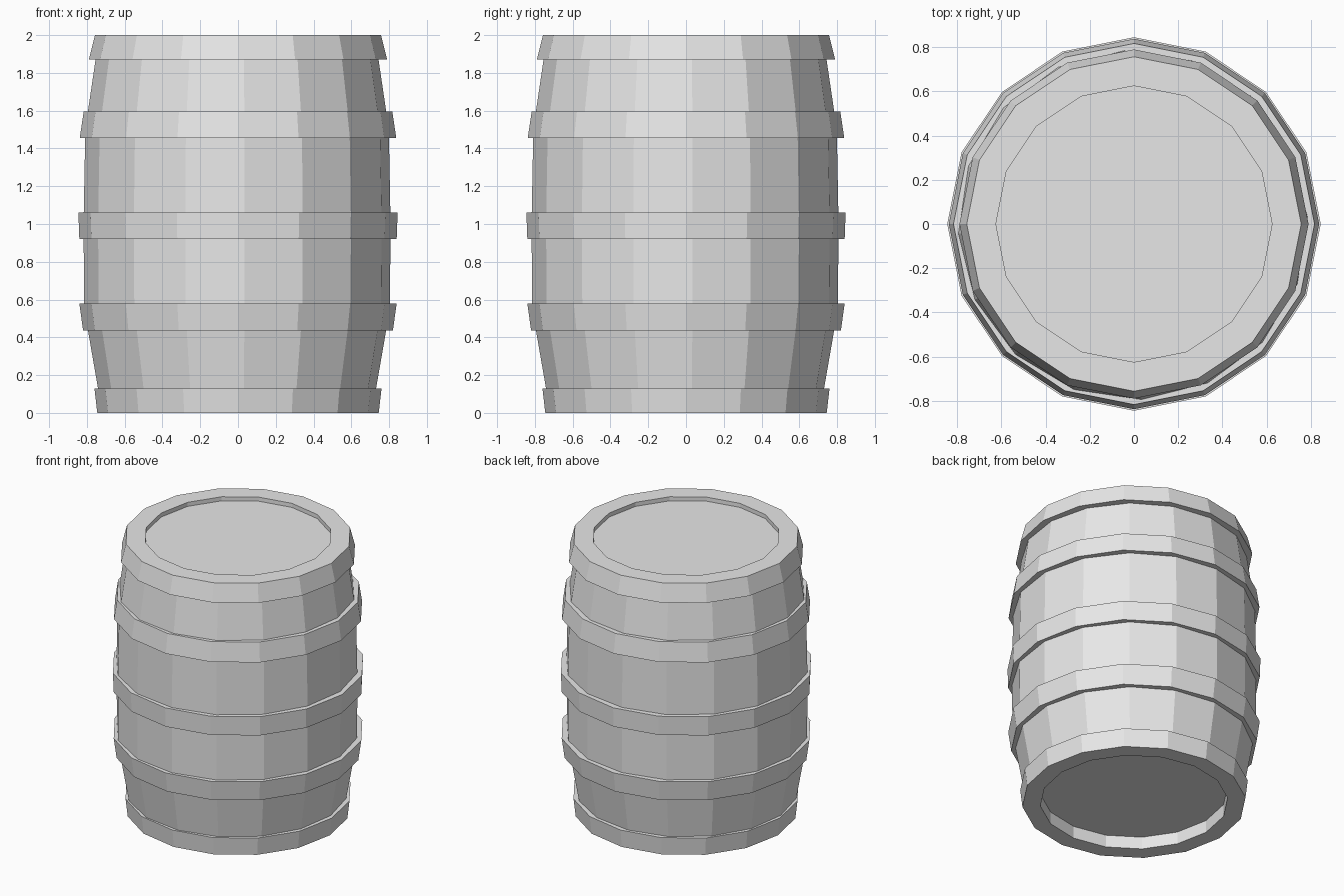
import bpy, bmesh, math

if "Cube" in bpy.data.objects:
    bpy.data.objects.remove(bpy.data.objects["Cube"])

SIDES = 16

grey = bpy.data.materials.new("plain grey")
grey.diffuse_color = (0.8, 0.8, 0.8, 1)
grey.use_nodes = True
grey.node_tree.nodes["Principled BSDF"].inputs["Base Color"].default_value = grey.diffuse_color


def lathe(name, profile, closed, turn=0.0, shift=0.0):
    """Spin (radius, z) points into a flat-faced solid; open profiles get end caps."""
    bm = bmesh.new()
    rings = []
    for r, z in profile:
        ring = []
        for i in range(SIDES):
            a = 2 * math.pi * i / SIDES + turn
            ring.append(bm.verts.new((r * math.cos(a) + shift, r * math.sin(a) + shift, z)))
        rings.append(ring)
    n = len(rings)
    for k in range(n if closed else n - 1):
        lo, hi = rings[k], rings[(k + 1) % n]
        for i in range(SIDES):
            j = (i + 1) % SIDES
            bm.faces.new((lo[i], lo[j], hi[j], hi[i]))
    if not closed:
        bm.faces.new(rings[0])
        bm.faces.new(rings[-1])
    bmesh.ops.recalc_face_normals(bm, faces=bm.faces)
    mesh = bpy.data.meshes.new(name)
    bm.to_mesh(mesh)
    bm.free()
    mesh.materials.append(grey)
    obj = bpy.data.objects.new(name, mesh)
    bpy.context.collection.objects.link(obj)
    return obj


# bulging body with recessed lid and floor, turned slightly against the hoops
lathe("barrel_body",
      [(0.725, 0.09), (0.737, 0.13), (0.79, 0.435), (0.81, 0.58), (0.814, 0.99),
       (0.805, 1.46), (0.79, 1.60), (0.75, 1.87), (0.735, 1.97)],
      False, turn=math.radians(2.8), shift=-0.005)

# hoops: bottom z, bottom radius, top z, top radius, inner radius
hoops = {
    "bottom_hoop": (0.0, 0.745, 0.13, 0.76, 0.625),
    "lower_hoop": (0.435, 0.82, 0.58, 0.84, 0.74),
    "middle_hoop": (0.92, 0.84, 1.06, 0.845, 0.74),
    "upper_hoop": (1.455, 0.838, 1.595, 0.817, 0.74),
    "top_hoop": (1.87, 0.79, 2.0, 0.757, 0.625),
}
for name, (z0, r0, z1, r1, inner) in hoops.items():
    lathe(name, [(inner, z0), (r0, z0), (r1, z1), (inner, z1)], True)
